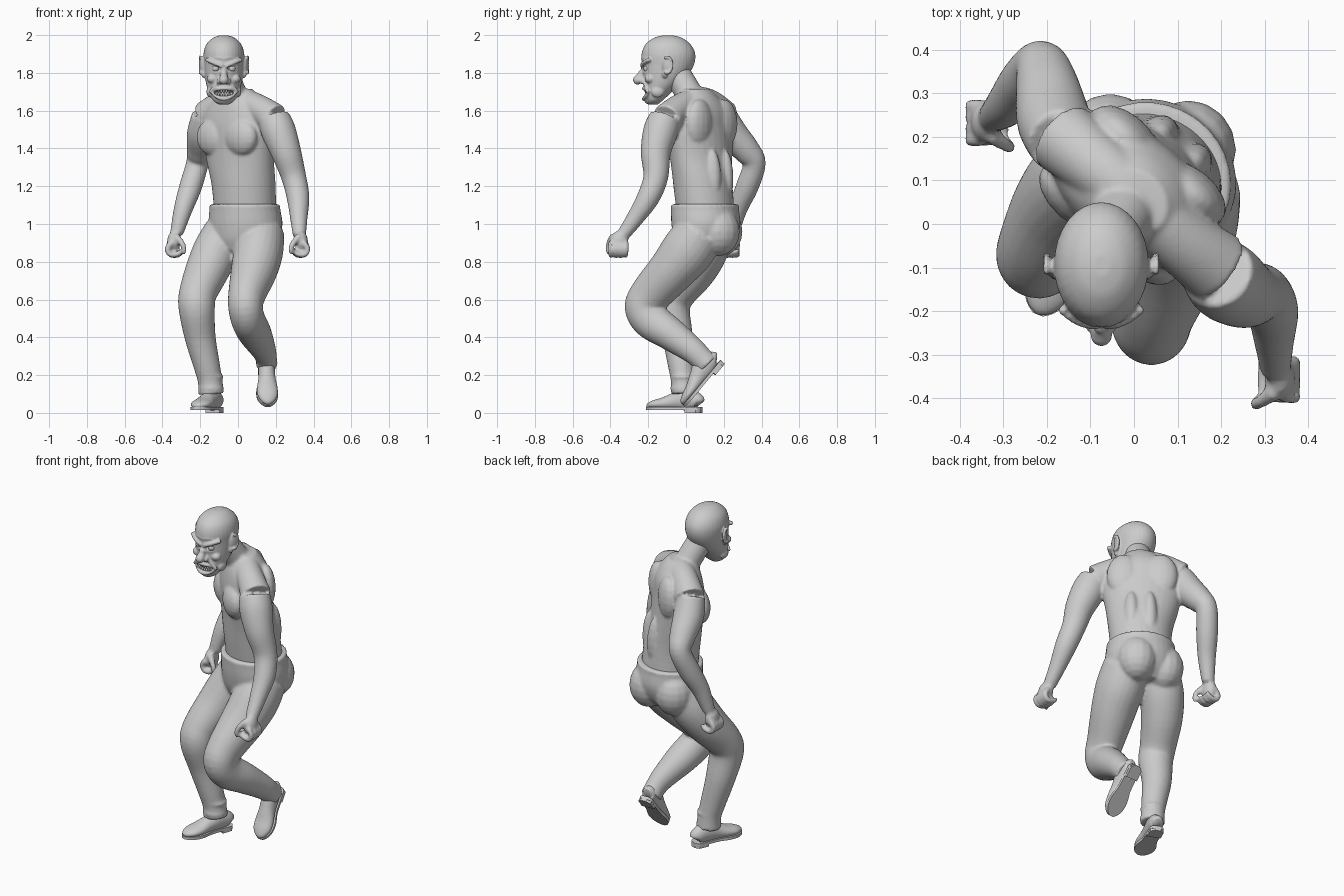
import bpy, bmesh, math
from mathutils import Vector, Matrix

# ---------- helpers ----------
def spline(pts, sub=5):
    """Catmull-Rom through tuples of any length."""
    P = [pts[0]] + list(pts) + [pts[-1]]
    out = []
    for i in range(1, len(P) - 2):
        for k in range(sub):
            t = k / sub
            out.append([0.5 * (2*b + (c - a)*t + (2*a - 5*b + 4*c - d)*t*t + (3*b - a - 3*c + d)*t**3)
                        for a, b, c, d in zip(P[i-1], P[i], P[i+1], P[i+2])])
    return out + [list(pts[-1])]

def tube(bm, pts, yaw=0, flat=False, n=24, sub=5):
    """Loft of ellipses: points are x, y, z, side radius [, front radius [, yaw]]."""
    rows = []
    for p in pts:
        p = list(p) + ([p[3]] if len(p) == 4 else [])
        rows.append(p + ([yaw] if len(p) == 5 else []))
    rows = spline(rows, sub)
    rings = []
    for i, r in enumerate(rows):
        a = math.radians(r[5])
        t = Vector(rows[min(i+1, len(rows)-1)][:3]) - Vector(rows[max(i-1, 0)][:3])
        t = Vector((0, 0, 1)) if flat else t.normalized()
        s = Vector((math.cos(a), math.sin(a), 0))
        s = (s - t * s.dot(t)).normalized()
        f = t.cross(s)
        ra, rb = max(r[3], .003), max(r[4], .003)
        rings.append([bm.verts.new(Vector(r[:3]) + s*ra*math.cos(q) + f*rb*math.sin(q))
                      for q in (2*math.pi*j/n for j in range(n))])
    for A, B in zip(rings, rings[1:]):
        for j in range(n):
            bm.faces.new((A[j], A[(j+1) % n], B[(j+1) % n], B[j]))
    bm.faces.new(rings[0][::-1])
    bm.faces.new(rings[-1])

def ball(bm, loc, rad, yaw=0, seg=16):
    rad = rad if isinstance(rad, tuple) else (rad,) * 3
    m = Matrix.Translation(loc) @ Matrix.Rotation(math.radians(yaw), 4, 'Z') @ Matrix.Diagonal((*rad, 1))
    bmesh.ops.create_uvsphere(bm, u_segments=seg, v_segments=seg // 2 + 2, radius=1, matrix=m)

def finish(bm, name, voxel=0, smooth=4, shade=True, matrix=None):
    bmesh.ops.recalc_face_normals(bm, faces=bm.faces)
    for f in bm.faces:
        f.smooth = shade
    me = bpy.data.meshes.new(name)
    bm.to_mesh(me)
    bm.free()
    if matrix:
        me.transform(matrix)
    ob = bpy.data.objects.new(name, me)
    bpy.context.collection.objects.link(ob)
    if voxel:   # fuse overlapping forms into one skin
        r = ob.modifiers.new("fuse", 'REMESH')
        r.mode, r.voxel_size, r.use_smooth_shade = 'VOXEL', voxel, True
        s = ob.modifiers.new("soften", 'SMOOTH')
        s.factor, s.iterations = .5, smooth
    return ob

# ---------- bare torso, arms and hands ----------
bm = bmesh.new()
tube(bm, [(.04, .11, 1.0, .165, .15, -22), (.03, .09, 1.2, .175, .15, -30), (.01, .08, 1.35, .20, .14, -38),
          (0, .07, 1.5, .225, .135, -40), (0, .07, 1.6, .21, .125, -40), (0, .06, 1.67, .13, .1, -40),
          (0, .05, 1.715, .08, .07, -40)], flat=True, n=32)
# neck and shoulder yoke
tube(bm, [(0, .06, 1.6, .08), (-.03, .01, 1.7, .072), (-.065, -.05, 1.8, .072)])
tube(bm, [(-.165, .2, 1.57, .085), (-.08, .13, 1.635, .075), (0, .06, 1.65, .075),
          (.1, -.03, 1.615, .075), (.19, -.1, 1.555, .085)], yaw=50)
# chest and back muscles, placed in the twisted chest frame
S, F = Vector((.766, -.643, 0)), Vector((-.643, -.766, 0))
for sg in (-1, 1):
    c = Vector((0, .07, 0))
    ball(bm, c + S*sg*.095 + F*.09 + Vector((0, 0, 1.46)), (.105, .06, .1), -40)
    ball(bm, c + S*sg*.1 - F*.085 + Vector((0, 0, 1.53)), (.095, .055, .13), -40)
    ball(bm, Vector((.03, .09, 1.24)) + S*sg*.05 - F*.1, (.045, .055, .16), -32)
# arms
tube(bm, [(.19, -.11, 1.56, .085), (.215, -.135, 1.49, .092), (.255, -.16, 1.38, .08), (.295, -.16, 1.25, .066),
          (.318, -.2, 1.14, .06), (.322, -.27, 1.03, .046), (.325, -.335, .94, .035)])
tube(bm, [(-.165, .19, 1.57, .08), (-.185, .24, 1.48, .085), (-.2, .32, 1.39, .072), (-.215, .362, 1.32, .06),
          (-.25, .325, 1.2, .06), (-.29, .275, 1.08, .05), (-.325, .245, .95, .035)])
# hands with curled fingers and thumb
for (hx, hy), sg in (((.335, -.355), 1), ((-.34, .235), -1)):
    ball(bm, (hx, hy, .905), (.036, .05, .058))
    for i in range(4):
        y = hy + .036 - .026*i
        tip = .006*abs(i - 1.5)
        tube(bm, [(hx + sg*.012, y, .90, .017), (hx + sg*.034, y*1.0, .87, .016), (hx + sg*.018, y, .838, .015),
                  (hx - sg*.022, y, .832 + tip, .014), (hx - sg*.048, y, .856 + tip, .011)], yaw=90, n=10, sub=3)
    tube(bm, [(hx - sg*.01, hy - .03, .935, .02), (hx - sg*.042, hy - .052, .9, .016),
              (hx - sg*.055, hy - .058, .865, .014), (hx - sg*.05, hy - .055, .84, .01)], yaw=90, n=10, sub=3)
finish(bm, "torso_and_arms", .008, 5)

# ---------- trousers ----------
bm = bmesh.new()
tube(bm, [(.035, .1, 1.105, .192, .18, -25), (.036, .1, 1.08, .19, .178, -25), (.04, .105, 1.0, .198, .18, -22),
          (.035, .1, .92, .185, .16, -20), (.02, .09, .86, .13, .12, -20)], flat=True, n=32)
for x, y in ((-.055, .185), (.125, .17)):
    ball(bm, (x, y, .96), (.11, .115, .13))
# planted leg, then trailing leg with raised heel
tube(bm, [(-.065, .13, .96, .115), (-.115, .1, .86, .122), (-.165, .04, .75, .115), (-.213, -.05, .63, .1),
          (-.218, -.075, .55, .096), (-.2, -.045, .4, .082), (-.165, -.025, .25, .07), (-.148, -.015, .17, .065),
          (-.142, -.012, .1, .068)])
tube(bm, [(.125, .08, .96, .12, .13), (.11, .01, .86, .13, .14), (.085, -.075, .755, .123, .125),
          (.048, -.185, .63, .1, .11), (.04, -.225, .56, .092, .1), (.055, -.185, .49, .09, .1),
          (.09, -.085, .42, .088, .088), (.135, .03, .335, .066, .07), (.15, .085, .285, .056, .062),
          (.152, .115, .255, .058, .064)])
# cloth folds at the hems
for z, r in ((.13, .07), (.19, .068)):
    ball(bm, (-.143, -.015, z), (r, r, .02))
finish(bm, "trousers", .009, 4)

# ---------- head ----------
HX = -.075
def face_y(dx, z):
    """Front of the lower face at a sideways offset."""
    return -.147 - .075 * math.sqrt(max(0, 1 - (dx/.082)**2))

bm = bmesh.new()
tube(bm, [(HX, y, z, a, b) for z, y, a, b in (
    (1.632, -.175, .025, .025), (1.655, -.168, .058, .046), (1.71, -.142, .084, .079), (1.77, -.115, .099, .113),
    (1.84, -.096, .106, .137), (1.9, -.093, .108, .142), (1.95, -.095, .093, .12), (1.985, -.095, .058, .075),
    (1.999, -.095, .02, .025))], flat=True, n=32)
# bulbous nose
for dx, y, z, r in ((0, -.222, 1.825, .016), (0, -.235, 1.80, .018), (0, -.245, 1.775, .023), (0, -.256, 1.763, .025),
                    (-.021, -.232, 1.757, .017), (.021, -.232, 1.757, .017)):
    ball(bm, (HX + dx, y, z), r)
ball(bm, (HX, -.198, 1.655), (.034, .022, .02))
for sg in (-1, 1):
    # cheeks, scowling brow, pouches, ears
    ball(bm, (HX + sg*.06, -.19, 1.768), (.03, .028, .024))
    ball(bm, (HX + sg*.074, -.15, 1.70), (.018, .035, .03))
    for i in range(7):
        ball(bm, (HX + sg*(.014 + .012*i), -.231 + .0009*i*i, 1.838 + .005*i), .0125, seg=10)
        ball(bm, (HX + sg*(.018 + .009*i), -.222 + .0011*i*i, 1.806 - .004*math.sin(i*.5)), .008, seg=10)
        ball(bm, (HX + sg*(.006 + .01*i), -.231 + .0009*i*i, 1.876 + .004*math.sin(i*.6)), .008, seg=10)
        ball(bm, (HX + sg*(.028 + .007*i), -.222 + .003*i, 1.755 - .009*i), .0095, seg=10)
    ball(bm, (HX + sg*.115, -.1, 1.838), (.012, .027, .048), -sg*20)
    ball(bm, (HX + sg*.108, -.112, 1.795), (.012, .016, .022))
    for i in range(10):
        q = -1.9 + i*.42
        ball(bm, (HX + sg*.126, -.1 + .026*math.cos(q), 1.842 + .042*math.sin(q)), .009, seg=8)
# lips around the wide grin
for i in range(28):
    q = 2*math.pi*i/28
    dx = .06*math.cos(q)
    ball(bm, (HX + dx, face_y(dx, 0) - .002, 1.69 + .027*math.sin(q) + .012*math.cos(q)**2), .0105, seg=10)
head = finish(bm, "head", .005, 3)

# hollow mouth and eye sockets
bm = bmesh.new()
ball(bm, (HX, -.208, 1.694), (.052, .035, .018), seg=20)
for sg in (-1, 1):
    ball(bm, (HX + sg*.043, -.232, 1.823), (.024, .024, .014), seg=20)
cut = finish(bm, "socket_cutter")
cut.hide_render = True
cut.hide_set(True)
b = head.modifiers.new("sockets", 'BOOLEAN')
b.operation, b.object, b.solver = 'DIFFERENCE', cut, 'EXACT'

# eyes and teeth
bm = bmesh.new()
for sg in (-1, 1):
    ball(bm, (HX + sg*.043, -.207, 1.823), .018)
finish(bm, "eyes")
bm = bmesh.new()
for i in range(-3, 4):
    dx = .0135*i
    for dz in (.012, -.01):
        ball(bm, (HX + dx, face_y(dx, 0) + .009, 1.692 + dz + .012*(dx/.06)**2), (.0064, .006, .0115), seg=10)
finish(bm, "teeth")

# ---------- shoes ----------
def prism(bm, outline, z0, z1):
    pts = [(w, y) for y, w in outline] + [(-w, y) for y, w in reversed(outline)]
    lo, hi = [[bm.verts.new((x, y, z)) for x, y in pts] for z in (z0, z1)]
    bm.faces.new(lo[::-1])
    bm.faces.new(hi)
    for i in range(len(pts)):
        j = (i + 1) % len(pts)
        bm.faces.new((lo[i], lo[j], hi[j], hi[i]))

SOLE = spline([(.108, .016), (.09, .038), (.03, .04), (-.04, .043), (-.1, .057), (-.15, .054), (-.185, .035), (-.203, .012)], 3)
UPPER = [(.102, .05, .02, .025), (.088, .062, .038, .042), (.03, .072, .043, .06), (-.04, .062, .045, .046),
         (-.1, .05, .054, .034), (-.15, .044, .052, .026), (-.185, .038, .032, .018), (-.2, .034, .01, .008)]
for side, m in (("planted", Matrix.Translation((-.145, -.02, 0)) @ Matrix.Rotation(math.radians(-22), 4, 'Z')),
                ("raised", Matrix.Translation((.148, .135, .178)) @ Matrix.Rotation(math.radians(4), 4, 'Z')
                 @ Matrix.Rotation(math.radians(50), 4, 'X'))):
    bm = bmesh.new()
    tube(bm, [(0, y, z, a, b) for y, z, a, b in UPPER])
    finish(bm, side + "_shoe_upper", matrix=m)
    bm = bmesh.new()
    prism(bm, SOLE, .014, .03)
    prism(bm, [(.108, .016), (.09, .038), (.03, .04)], 0, .02)
    finish(bm, side + "_shoe_sole", shade=False, matrix=m)
